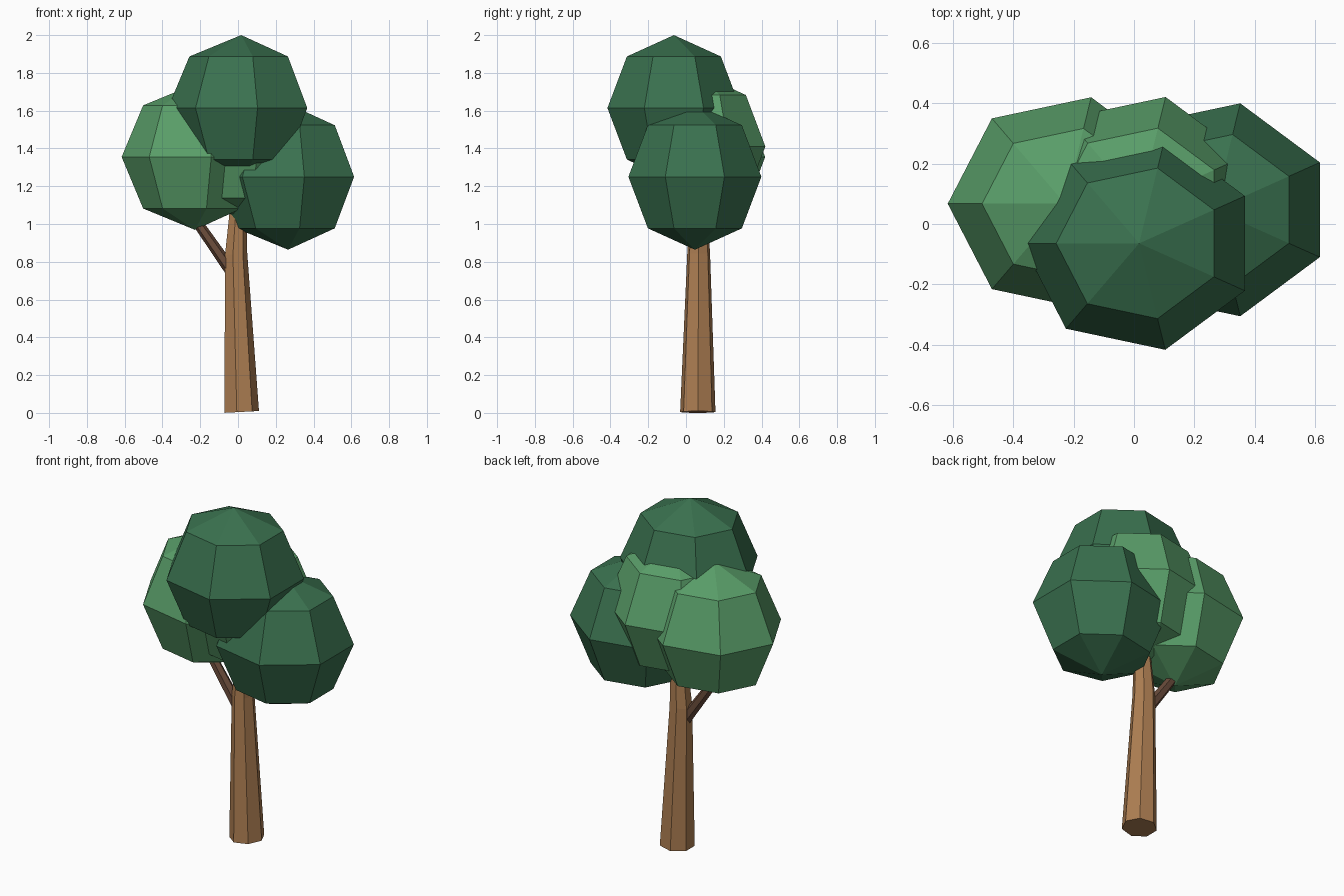
import bpy, bmesh
from math import sin, cos, pi
from mathutils import Vector

if "Cube" in bpy.data.objects:
    bpy.data.objects.remove(bpy.data.objects["Cube"])


def material(name, rgb):
    m = bpy.data.materials.new(name)
    m.diffuse_color = (*rgb, 1)
    m.use_nodes = True
    m.node_tree.nodes["Principled BSDF"].inputs["Base Color"].default_value = m.diffuse_color
    return m


def loft(name, rings, mat):
    """Skin a list of vertex rings; a one-point ring becomes a pole."""
    bm = bmesh.new()
    rows = [[bm.verts.new(p) for p in ring] for ring in rings]
    for a, b in zip(rows, rows[1:]):
        n = max(len(a), len(b))
        for i in range(n):
            j = (i + 1) % n
            quad = [a[i % len(a)], a[j % len(a)], b[j % len(b)], b[i % len(b)]]
            bm.faces.new(list(dict.fromkeys(quad)))
    for row in (rows[0], rows[-1]):
        if len(row) > 2:
            bm.faces.new(row)
    bmesh.ops.recalc_face_normals(bm, faces=bm.faces[:])
    mesh = bpy.data.meshes.new(name)
    bm.to_mesh(mesh)
    bm.free()
    mesh.materials.append(mat)
    ob = bpy.data.objects.new(name, mesh)
    bpy.context.collection.objects.link(ob)
    return ob


def ring(c, u, v, n, phase=0):
    """n points around centre c spanned by radius vectors u and v."""
    c, u, v = Vector(c), Vector(u), Vector(v)
    return [c + u * cos(phase + 2 * pi * i / n) + v * sin(phase + 2 * pi * i / n)
            for i in range(n)]


def leaf_ball(name, x, y, z, mat):
    """Seven-sided ball with three rings and a corner pointing to -x."""
    rx, ry, rz = 0.388, 0.361, 0.386
    rings = [[(x, y, z - rz)]]
    for k in (-1, 0, 1):
        f = cos(k * pi / 4)
        rings.append(ring((x, y, z + rz * sin(k * pi / 4)),
                          (rx * f, 0, 0), (0, ry * f, 0), 7, pi))
    rings.append([(x, y, z + rz)])
    return loft(name, rings, mat)


dark_green = material("dark_green", (0.042, 0.165, 0.078))
light_green = material("light_green", (0.1, 0.34, 0.14))
bark = material("bark", (0.42, 0.21, 0.085))
dark_bark = material("dark_bark", (0.15, 0.075, 0.045))

# Crown
leaf_ball("top_foliage", 0.017, -0.064, 1.614, dark_green)
leaf_ball("right_foliage", 0.265, 0.047, 1.25, dark_green)
leaf_ball("left_foliage", -0.228, 0.067, 1.355, light_green)
leaf_ball("back_foliage", 0.018, 0.068, 1.41, light_green)

# Trunk: leaning, tapered, with a slightly tilted foot
trunk = [(0.015, 0.0625, 0.005, 0.096, 0.005),
         (-0.013, 0.067, 0.84, 0.062, 0.004),
         (0.006, 0.068, 1.2, 0.04, 0.002)]
loft("trunk", [ring((x, y, z), (r, 0, t), (0, r, 0), 7)
               for x, y, z, r, t in trunk], bark)

# Side branch, rings square to its own direction
start, end = Vector((0.0, 0.062, 0.70)), Vector((-0.29, 0.066, 1.115))
d = (end - start).normalized()
side = d.cross(Vector((0, 1, 0))).normalized()
across = d.cross(side)
loft("branch", [ring(p, side * r, across * r, 6)
                for p, r in ((start, 0.034), (end, 0.025))], dark_bark)
